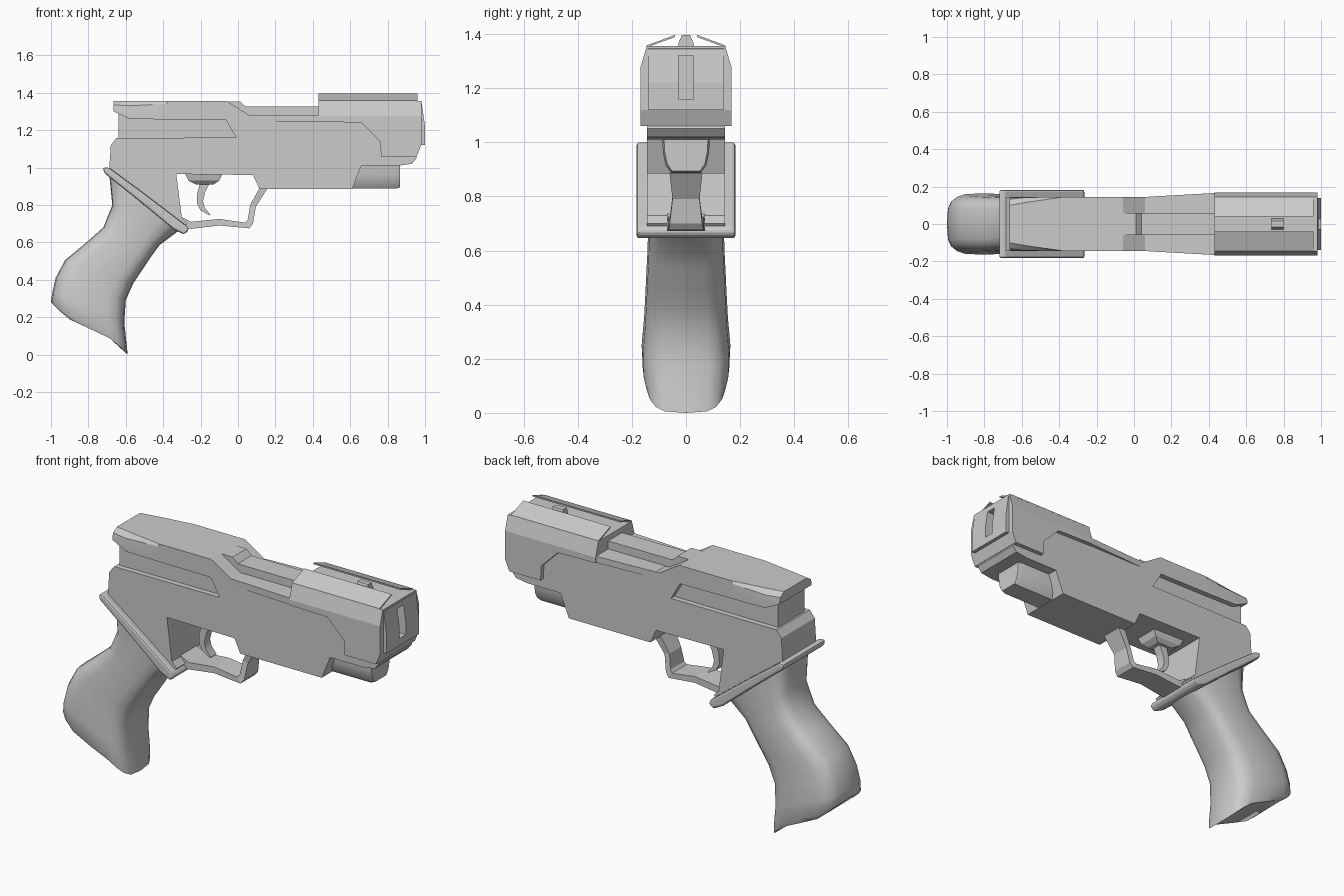
import bpy, bmesh, math


def loft(name, rings, smooth=None):
    """Skin a list of equal-length point rings and cap both ends."""
    bm = bmesh.new()
    loops = [[bm.verts.new(p) for p in ring] for ring in rings]
    n = len(rings[0])
    for a, b in zip(loops, loops[1:]):
        for i in range(n):
            j = (i + 1) % n
            bm.faces.new((a[i], a[j], b[j], b[i]))
    caps = [bm.faces.new(loops[0]), bm.faces.new(loops[-1])]
    bmesh.ops.recalc_face_normals(bm, faces=bm.faces)
    bmesh.ops.triangulate(bm, faces=[f for f in caps if n > 4])
    me = bpy.data.meshes.new(name)
    bm.to_mesh(me)
    bm.free()
    if smooth:
        me.shade_smooth()
        me.set_sharp_from_angle(angle=math.radians(smooth))
    ob = bpy.data.objects.new(name, me)
    bpy.context.collection.objects.link(ob)
    return ob


def prism(name, profile, half):
    """Side profile (x, z) extruded across the width."""
    return loft(name, [[(x, y, z) for x, z in profile] for y in (-half, half)])


def along_x(name, sections, smooth=None):
    """Half sections (y, z), mirrored across the middle, lofted along x."""
    rings = []
    for x, half in sections:
        rings.append([(x, y, z) for y, z in half] +
                     [(x, -y, z) for y, z in reversed(half)])
    return loft(name, rings, smooth)


def box(name, x0, x1, half, z0, z1):
    return prism(name, [(x0, z0), (x1, z0), (x1, z1), (x0, z1)], half)


# Main frame with trigger cut-out and stepped front
prism("frame", [
    (-0.68, 1.12), (-0.65, 1.158), (-0.01, 1.16), (-0.065, 1.255),
    (-0.38, 1.257), (-0.38, 1.355), (-0.06, 1.355), (0.06, 1.28),
    (0.60, 1.28), (0.66, 1.24), (0.78, 1.14), (0.80, 1.08), (0.95, 1.07),
    (0.955, 1.05), (0.93, 1.02), (0.86, 1.01), (0.66, 1.01), (0.61, 0.885),
    (0.115, 0.885), (0.08, 0.96), (-0.33, 0.965), (-0.30, 0.73),
    (-0.27, 0.70), (-0.30, 0.665), (-0.69, 0.97)], 0.145)

# Recessed side groove and rear of the slide, rounded at the back
box("groove_core", -0.64, -0.005, 0.115, 1.10, 1.30)
along_x("slide_rear", [
    (-0.648, [(0.142, 1.262), (0.145, 1.285), (0.138, 1.32), (0.11, 1.35)]),
    (-0.665, [(0.140, 1.30), (0.140, 1.31), (0.132, 1.335), (0.10, 1.355)]),
    (-0.58, [(0.145, 1.26), (0.145, 1.29), (0.142, 1.33), (0.115, 1.355)]),
    (-0.38, [(0.145, 1.257), (0.145, 1.30), (0.145, 1.34), (0.144, 1.355)]),
][1:], 30)

# Centre ridge and flared shoulders
prism("top_ridge", [(-0.06, 1.26), (-0.06, 1.354), (0.01, 1.354),
                    (0.04, 1.325), (0.46, 1.325), (0.46, 1.26)], 0.06)
along_x("shoulders", [(0.08, [(0.146, 1.246), (0.146, 1.281)]),
                      (0.44, [(0.166, 1.246), (0.166, 1.281)])])

# Front housing with chamfered top edges
housing_low = [(0.43, 1.245), (0.66, 1.24), (0.76, 1.14), (0.765, 1.06),
               (0.955, 1.06), (0.98, 1.12)]
housing = loft("front_housing", [
    [(x, y, z) for x, z in housing_low + [(0.98, top), (0.43, top)]]
    for y, top in ((-0.169, 1.275), (-0.145, 1.355), (0.145, 1.355), (0.169, 1.275))])

# Muzzle plate with a vertical slot
muzzle = prism("muzzle_plate", [(0.96, 1.352), (0.982, 1.345), (1.0, 1.22),
                                (1.0, 1.12), (0.96, 1.12)], 0.14)
cutter = box("slot_cutter", 0.93, 1.05, 0.028, 1.16, 1.32)
cutter.hide_render = True
cutter.hide_viewport = True
for ob in (housing, muzzle):
    mod = ob.modifiers.new("slot", "BOOLEAN")
    mod.operation = "DIFFERENCE"
    mod.solver = "EXACT"
    mod.object = cutter

# Thin angled vanes and the sight between them
for side, s in (("left", 1), ("right", -1)):
    vane = [(0.147, 1.35), (0.145, 1.358), (0.04, 1.397), (0.04, 1.389)]
    loft("vane_" + side, [[(x, s * y, z) for y, z in vane] for x in (0.43, 0.96)])
along_x("sight", [(x, [(0.03, 1.345), (0.028, 1.365), (0.015, 1.397)])
                  for x in (0.735, 0.80)])

# Under-barrel unit
pod = [(0.088, 1.02), (0.085, 0.96), (0.075, 0.915), (0.055, 0.887)]
along_x("under_barrel_unit", [(0.60, pod), (0.84, pod),
        (0.865, [(y * 0.93, z + 0.006) for y, z in pod])], 40)

# Trigger guard: inner point, outer point, half width
guard = [((-0.31, 0.74), (-0.29, 0.68), 0.07), ((-0.25, 0.71), (-0.25, 0.672), 0.07),
         ((-0.10, 0.725), (-0.10, 0.69), 0.065), ((0.04, 0.705), (0.06, 0.675), 0.065),
         ((0.052, 0.72), (0.08, 0.70), 0.06), ((0.065, 0.80), (0.095, 0.79), 0.05),
         ((0.12, 0.90), (0.165, 0.90), 0.062)]
loft("trigger_guard", [[(i[0], -w, i[1]), (i[0], w, i[1]), (o[0], w, o[1]), (o[0], -w, o[1])]
                       for i, o, w in guard])

# Trigger pivot block and curved blade: back x, front x, z
loft("trigger_base", [[(a, -w, z), (b, -w, z), (b, w, z), (a, w, z)] for a, b, w, z in
     ((-0.285, -0.08, 0.07, 0.97), (-0.265, -0.10, 0.06, 0.93), (-0.225, -0.13, 0.04, 0.91))])
loft("trigger_blade", [[(a, -0.025, z), (b, -0.025, z2), (b, 0.025, z2), (a, 0.025, z)]
     for a, z, b, z2 in ((-0.20, 0.93, -0.145, 0.93), (-0.218, 0.86, -0.175, 0.87),
                         (-0.22, 0.81, -0.187, 0.82), (-0.20, 0.77, -0.178, 0.785),
                         (-0.15, 0.743, -0.148, 0.748))], 40)

# Slanted collar between frame and grip
collar = prism("grip_collar", [(-0.722, 1.0), (-0.69, 1.0), (-0.50, 0.86), (-0.27, 0.685),
                               (-0.262, 0.665), (-0.29, 0.642), (-0.345, 0.67),
                               (-0.53, 0.822), (-0.715, 0.97)], 0.182)
bev = collar.modifiers.new("soft_edge", "BEVEL")
bev.width = 0.012
bev.segments = 2
bev.limit_method = "ANGLE"

# Grip: back (x, z), front (x, z), half width
grip = [(-0.69, 0.98, -0.30, 0.675, 0.140), (-0.672, 0.80, -0.42, 0.585, 0.140),
        (-0.72, 0.68, -0.46, 0.53, 0.142), (-0.81, 0.60, -0.51, 0.455, 0.146),
        (-0.925, 0.505, -0.56, 0.38, 0.150), (-0.975, 0.41, -0.60, 0.29, 0.155),
        (-0.993, 0.33, -0.608, 0.17, 0.164), (-1.0, 0.285, -0.595, 0.05, 0.160),
        (-0.995, 0.275, -0.59, 0.0, 0.150)]
rings = []
for k, (bx, bz, fx, fz, w) in enumerate(grip):
    ring = []
    for i in range(20):
        a = math.tau * i / 20
        c, s = math.cos(a), math.sin(a)
        u = 0.5 + 0.5 * math.copysign(abs(c) ** 0.55, c)
        v = w * math.copysign(abs(s) ** 0.55, s)
        wave = 0.022 * math.sin(math.tau * (1 - u)) if k >= len(grip) - 2 else 0
        ring.append((bx + (fx - bx) * u, v, bz + (fz - bz) * u + wave))
    rings.append(ring)
loft("grip", rings, 45)
